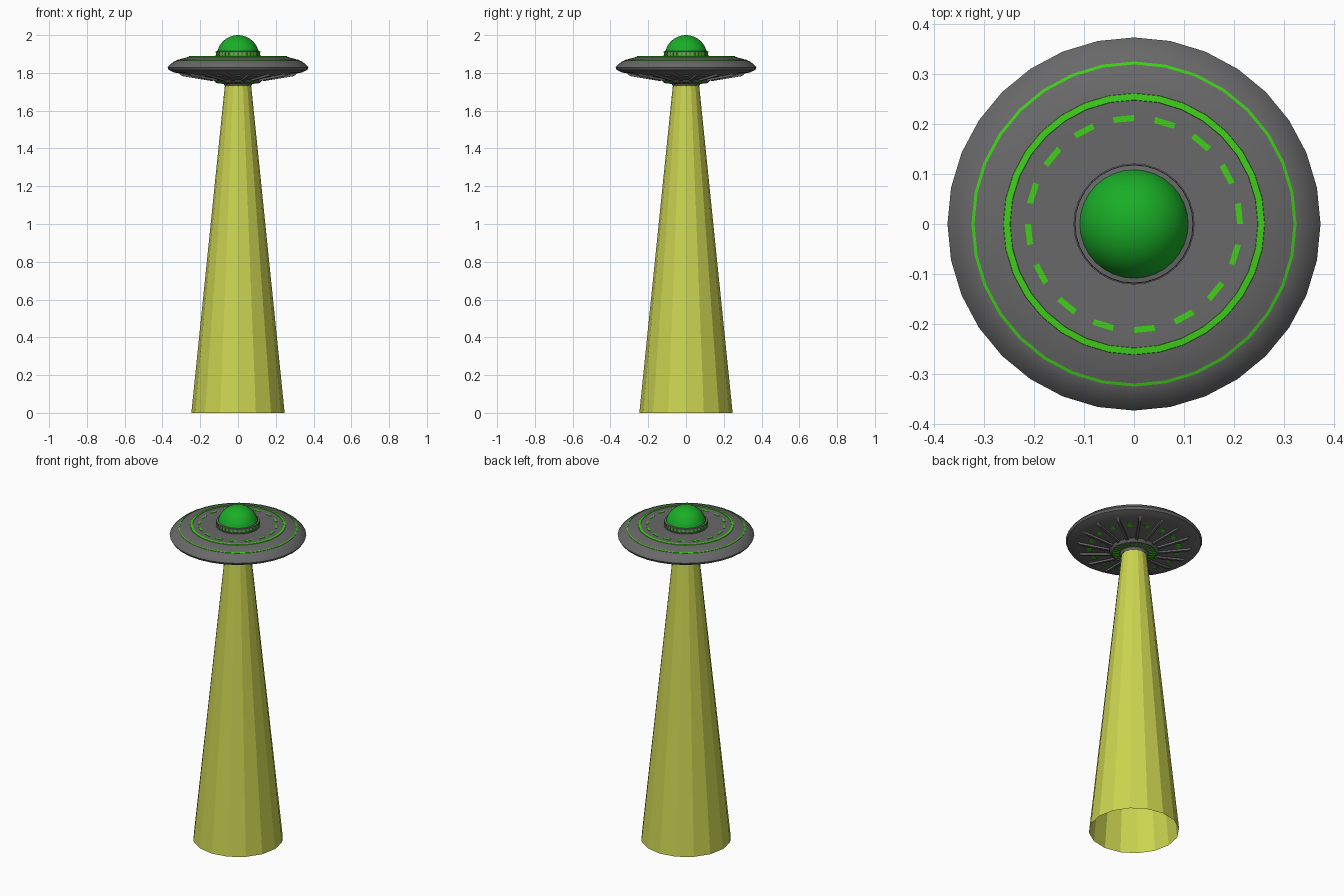
import bpy, bmesh
from math import sin, cos, pi, radians

if "Cube" in bpy.data.objects:
    bpy.data.objects.remove(bpy.data.objects["Cube"])


def mat(name, rgb):
    m = bpy.data.materials.new(name)
    m.diffuse_color = (*rgb, 1)
    m.use_nodes = True
    m.node_tree.nodes["Principled BSDF"].inputs["Base Color"].default_value = m.diffuse_color
    return m


GREY = mat("dark_grey", (0.14, 0.14, 0.14))
GREEN = mat("bright_green", (0.05, 0.62, 0.01))
GLASS = mat("dome_green", (0.01, 0.42, 0.02))
BEAM = mat("beam_yellow", (0.60, 0.66, 0.08))


def finish(bm, name, m, smooth=None, fix=True):
    if fix:
        bmesh.ops.recalc_face_normals(bm, faces=bm.faces)
    me = bpy.data.meshes.new(name)
    bm.to_mesh(me)
    bm.free()
    me.materials.append(m)
    ob = bpy.data.objects.new(name, me)
    bpy.context.collection.objects.link(ob)
    if smooth:
        bpy.ops.object.select_all(action='DESELECT')
        ob.select_set(True)
        bpy.context.view_layer.objects.active = ob
        bpy.ops.object.shade_smooth_by_angle(angle=radians(smooth))
    return ob


def lathe(name, profile, m, n=32, closed=False, smooth=30):
    """Revolve (radius, z) points around the vertical axis."""
    bm = bmesh.new()
    rings = []
    for r, z in profile:
        if r == 0:
            rings.append([bm.verts.new((0, 0, z))] * n)
        else:
            rings.append([bm.verts.new((r * cos(2 * pi * i / n), r * sin(2 * pi * i / n), z))
                          for i in range(n)])
    pairs = list(zip(rings, rings[1:]))
    if closed:
        pairs.append((rings[-1], rings[0]))
    for a, b in pairs:
        for i in range(n):
            j = (i + 1) % n
            bm.faces.new(dict.fromkeys((a[i], a[j], b[j], b[i])))
    return finish(bm, name, m, smooth)


def blocks(name, section, m, count, start, width=None, span=None):
    """Repeat a closed (radius, z) section radially, with a fixed width or an angular span."""
    bm = bmesh.new()
    for k in range(count):
        a = start + 2 * pi * k / count
        sides = []
        for s in (-0.5, 0.5):
            vs = []
            for r, z in section:
                if span:
                    t = a + s * span
                    vs.append(bm.verts.new((r * cos(t), r * sin(t), z)))
                else:
                    o = s * width
                    vs.append(bm.verts.new((r * cos(a) - o * sin(a), r * sin(a) + o * cos(a), z)))
            sides.append(vs)
        p, q = sides
        bm.faces.new(p)
        bm.faces.new(q[::-1])
        for i in range(len(p)):
            j = (i + 1) % len(p)
            bm.faces.new((p[i], q[i], q[j], p[j]))
    return finish(bm, name, m)


STEP = 2 * pi / 32

# Saucer hull, top centre round the rim to the underside hub
lathe("saucer_hull", [
    (0, 1.886), (0.12, 1.886), (0.205, 1.886), (0.218, 1.886), (0.247, 1.886), (0.262, 1.885),
    (0.308, 1.872), (0.318, 1.868), (0.325, 1.866), (0.340, 1.860), (0.362, 1.842),
    (0.373, 1.828), (0.366, 1.815), (0.338, 1.802), (0.310, 1.797), (0.135, 1.766),
    (0.120, 1.750), (0.078, 1.745), (0.070, 1.730), (0, 1.730)], GREY)

# Green rings on the top
lathe("inner_light_ring", [(0.247, 1.884), (0.248, 1.889), (0.261, 1.888), (0.262, 1.883)], GREEN, closed=True)
lathe("outer_light_ring", [(0.319, 1.865), (0.319, 1.870), (0.325, 1.868), (0.325, 1.863)], GREEN, closed=True)

# Dashed green lights on the top
blocks("top_lights", [(0.206, 1.884), (0.206, 1.888), (0.218, 1.888), (0.218, 1.884)],
       GREEN, 16, STEP / 2, span=STEP)

# Collar beneath the dome with small green windows
lathe("dome_collar", [
    (0.121, 1.885), (0.121, 1.892), (0.114, 1.893), (0.114, 1.907), (0.119, 1.908),
    (0.118, 1.914), (0.106, 1.916)], GREY)
blocks("collar_windows", [(0.112, 1.893), (0.112, 1.907), (0.117, 1.907), (0.117, 1.893)],
       GREEN, 32, STEP / 2, span=STEP * 0.6)

# Smooth glass dome
R, C = 0.112, 1.888
lathe("dome", [(R * cos(pi / 2 * i / 12), C + R * sin(pi / 2 * i / 12)) for i in range(12)] + [(0, C + R)],
      GLASS, smooth=40)

# Radial ribs and lights under the saucer
blocks("underside_ribs", [(0.135, 1.768), (0.135, 1.756), (0.300, 1.783), (0.318, 1.799)],
       GREY, 16, STEP, width=0.014)
blocks("underside_lights", [(0.232, 1.786), (0.232, 1.780), (0.256, 1.784), (0.256, 1.790)],
       GREEN, 16, 0, width=0.026)
blocks("hub_slats", [(0.082, 1.748), (0.082, 1.742), (0.117, 1.746), (0.117, 1.752)],
       GREEN, 32, 0, width=0.005)

# Open-ended light beam
lathe("light_beam", [(0.247, 0), (0.070, 1.730)], BEAM, n=16, smooth=None)
